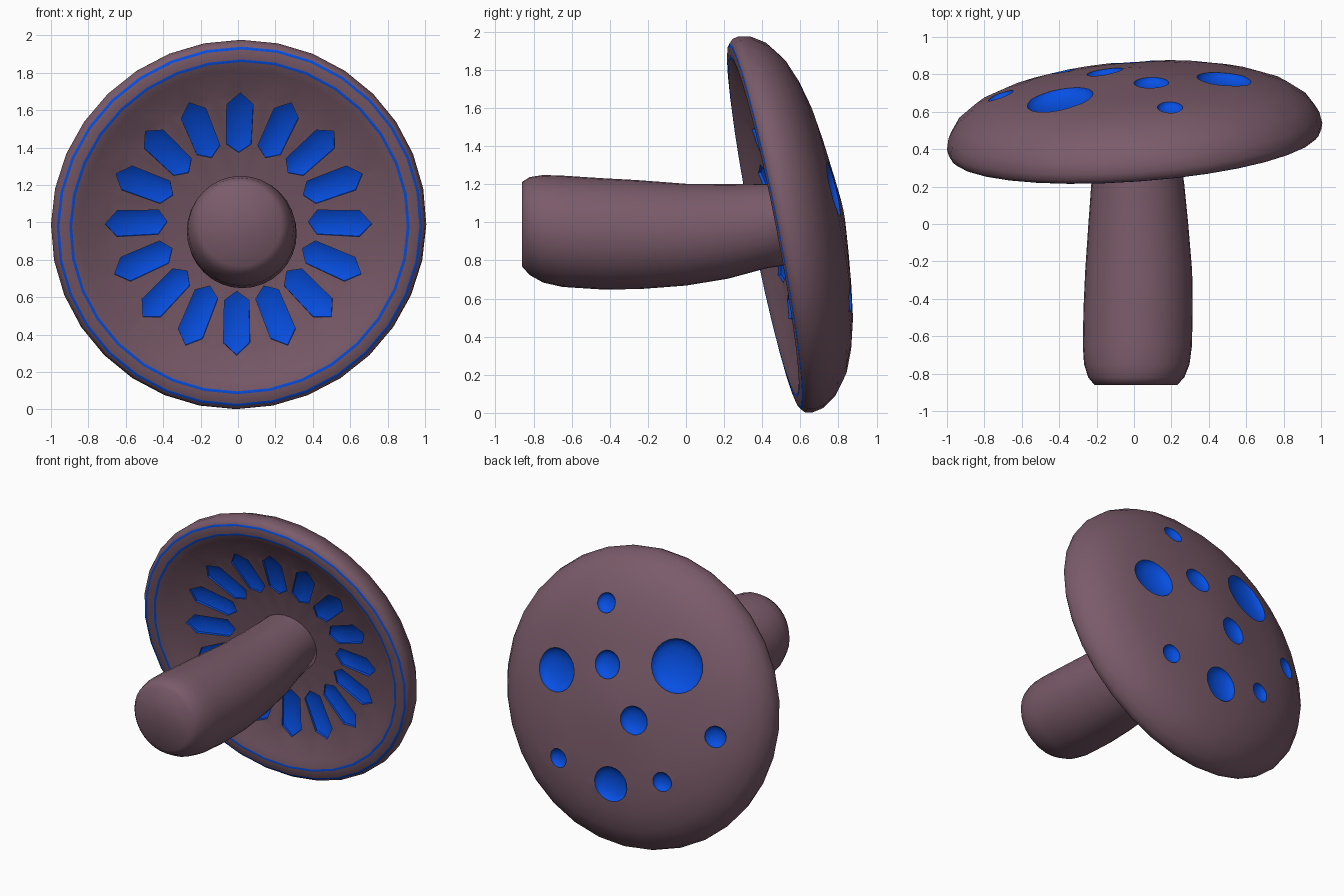
import bpy, bmesh
from math import sin, cos, pi, hypot, radians
from mathutils import Matrix, Vector

old = bpy.data.objects.get("Cube")
if old:
    bpy.data.objects.remove(old, do_unlink=True)


def make_material(name, rgb):
    mat = bpy.data.materials.new(name)
    mat.use_nodes = True
    mat.diffuse_color = (*rgb, 1)
    mat.node_tree.nodes["Principled BSDF"].inputs["Base Color"].default_value = (*rgb, 1)
    return mat


MATS = [make_material("dusty_mauve", (0.195, 0.105, 0.143)),
        make_material("bright_blue", (0.002, 0.08, 0.78))]
SIDES = 32


def make_object(name, bm):
    bmesh.ops.recalc_face_normals(bm, faces=bm.faces)
    mesh = bpy.data.meshes.new(name)
    bm.to_mesh(mesh)
    bm.free()
    for mat in MATS:
        mesh.materials.append(mat)
    obj = bpy.data.objects.new(name, mesh)
    bpy.context.collection.objects.link(obj)
    return obj


def smooth(obj, angle):
    bpy.ops.object.select_all(action='DESELECT')
    obj.select_set(True)
    bpy.context.view_layer.objects.active = obj
    bpy.ops.object.shade_smooth_by_angle(angle=radians(angle))


def loft(sections, blue_bands=()):
    """Skin circles given as (centre x, centre y, height, radius) along z."""
    bm = bmesh.new()
    rings = [[bm.verts.new((cx + r * cos(2 * pi * i / SIDES),
                            cy + r * sin(2 * pi * i / SIDES), h))
              for i in range(SIDES)] for cx, cy, h, r in sections]
    for k, (low, high) in enumerate(zip(rings, rings[1:])):
        for i in range(SIDES):
            j = (i + 1) % SIDES
            face = bm.faces.new((low[i], low[j], high[j], high[i]))
            face.material_index = int(k in blue_bands)
    bm.faces.new(rings[0])
    bm.faces.new(rings[-1])
    return bm


# Cap frame: tilted axis through the rim centre
axis = Vector((-0.07, 0.979, 0.192)).normalized()
side = Vector((0, 0, 1)).cross(axis).normalized()
up = axis.cross(side)
FRAME = Matrix.Translation((0.008, 0.405, 0.976)) @ Matrix((side, up, axis)).transposed().to_4x4()

# Cap profile (radius, height): dome, rounded rim, then hollow underside
DOME = [(0.08, 0.425), (0.25, 0.406), (0.45, 0.38), (0.6, 0.356), (0.73, 0.321),
        (0.85, 0.272), (0.945, 0.2), (0.994, 0.125), (1.006, 0.065)]
UNDER = [(0.998, 0.03), (0.979, 0.012), (0.965, 0.007), (0.912, 0.002), (0.897, 0.004),
         (0.85, 0.026), (0.7, 0.08), (0.4, 0.133), (0.15, 0.15)]
profile = DOME + UNDER
rim_bands = (len(DOME) + 1, len(DOME) + 3)
bm = loft([(0, 0, h, r) for r, h in profile], rim_bands)
bm.transform(FRAME)
cap = make_object("mushroom_cap", bm)


def carve(bm):
    """Cut a blue-faced solid out of the cap, keeping blue in the recess."""
    for face in bm.faces:
        face.material_index = 1
    bm.transform(FRAME)
    cutter = make_object("recess_cutter", bm)
    cutter.hide_render = True
    cut = cap.modifiers.new("carve", 'BOOLEAN')
    cut.operation = 'DIFFERENCE'
    cut.solver = 'EXACT'
    cut.object = cutter
    bpy.context.view_layer.objects.active = cap
    bpy.ops.object.modifier_apply(modifier=cut.name)
    bpy.data.objects.remove(cutter, do_unlink=True)


def dome_height(r):
    for (r0, h0), (r1, h1) in zip(DOME, DOME[1:]):
        if r <= r1:
            return h0 + (h1 - h0) * (r - r0) / (r1 - r0)


# Round dimples on the dome: (x, y, radius)
SPOTS = [(0.2, 0.645, 0.068), (0.5, 0.13, 0.147), (0.11, 0.26, 0.094),
         (-0.385, 0.355, 0.182), (-0.135, -0.06, 0.097), (-0.7, -0.06, 0.073),
         (0.43, -0.455, 0.066), (0.015, -0.535, 0.123), (-0.36, -0.435, 0.067)]
for x, y, size in SPOTS:
    r = hypot(x, y)
    slope = (dome_height(r + 0.05) - dome_height(max(r - 0.05, 0.08))) / 0.1
    normal = Vector((x / r * slope, -y / r * slope, 1))
    turn = normal.to_track_quat('Z', 'Y').to_matrix().to_4x4()
    place = Matrix.Translation((-x, y, dome_height(r)))
    bm = bmesh.new()
    bmesh.ops.create_uvsphere(bm, u_segments=24, v_segments=12, radius=1,
                              matrix=place @ turn @ Matrix.Diagonal((size, size, 0.02 + size * 0.25, 1)))
    carve(bm)

# Pointed slots around the underside, each a six-sided solid with a ridged bottom
GILL = [(0.715, 0, 0.09), (0.65, 0.071, 0.105), (0.425, 0.066, 0.14),
        (0.378, 0, 0.148), (0.425, -0.066, 0.14), (0.65, -0.071, 0.105)]
GILLS = 16
for k in range(GILLS):
    bm = bmesh.new()
    low = [bm.verts.new((r, w, -0.1)) for r, w, h in GILL]
    top = [bm.verts.new(p) for p in GILL]
    outer, inner = bm.verts.new((0.62, 0, 0.14)), bm.verts.new((0.46, 0, 0.168))
    bm.faces.new(low)
    ridge = [outer, outer, inner, inner, inner, outer]
    for i in range(len(GILL)):
        j = (i + 1) % len(GILL)
        bm.faces.new((low[i], low[j], top[j], top[i]))
        bm.faces.new((top[i], top[j], ridge[j]))
        if ridge[i] != ridge[j]:
            bm.faces.new((top[i], ridge[j], ridge[i]))
    bm.transform(Matrix.Rotation(2 * pi * k / GILLS, 4, 'Z'))
    carve(bm)
smooth(cap, 40)

# Stem: (centre x, centre z, y, radius), gently bent, swollen near its free end
STEM = [(0.01, 0.99, -0.86, 0.222), (0.012, 0.98, -0.82, 0.257), (0.015, 0.966, -0.75, 0.282),
        (0.018, 0.953, -0.65, 0.292), (0.022, 0.94, -0.45, 0.292), (0.025, 0.935, -0.25, 0.286),
        (0.023, 0.935, 0, 0.267), (0.02, 0.952, 0.22, 0.248), (0.015, 0.98, 0.42, 0.222),
        (0.01, 1.0, 0.62, 0.21)]
bm = loft([(x, -z, y, r) for x, z, y, r in STEM])
bm.transform(Matrix(((1, 0, 0), (0, 0, 1), (0, -1, 0))).to_4x4())
stem = make_object("mushroom_stem", bm)
smooth(stem, 85)
